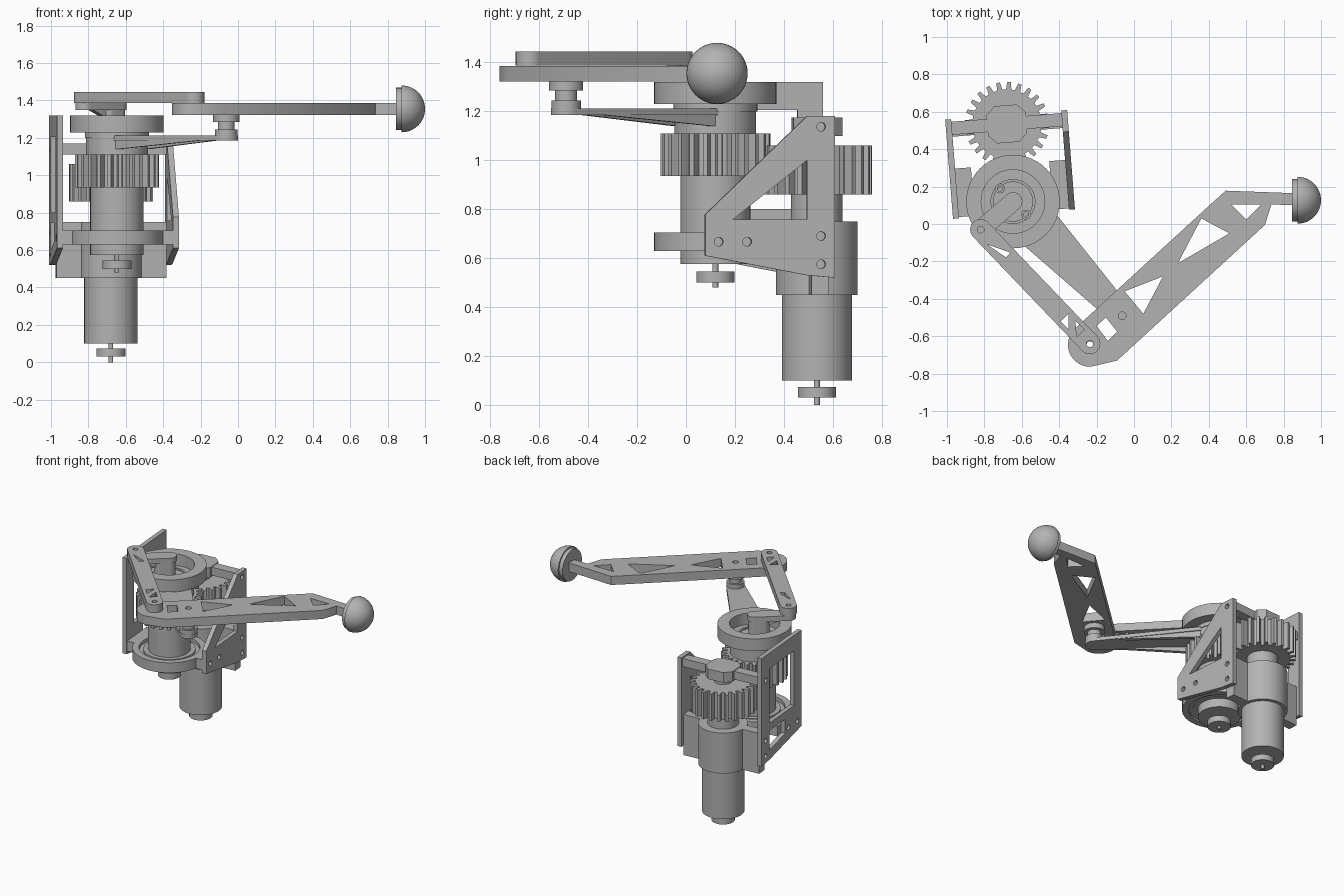
import bpy, bmesh, math
from mathutils import Matrix, Vector

cube = bpy.data.objects.get("Cube")
if cube:
    bpy.data.objects.remove(cube, do_unlink=True)

grey = bpy.data.materials.new("machined_grey")
grey.use_nodes = True
tone = (0.45, 0.45, 0.45, 1)
grey.diffuse_color = tone
grey.node_tree.nodes["Principled BSDF"].inputs["Base Color"].default_value = tone

T = lambda x, y, z=0: Matrix.Translation((x, y, z))
R = lambda a, axis="Z": Matrix.Rotation(a, 4, axis)
FLAT = Matrix()
SIDE = Matrix(((0, 0, 1, 0), (1, 0, 0, 0), (0, 1, 0, 0), (0, 0, 0, 1)))   # profile in y,z
EDGE = Matrix(((1, 0, 0, 0), (0, 0, -1, 0), (0, 1, 0, 0), (0, 0, 0, 1)))  # profile in x,z


def finish(name, mesh):
    mesh.materials.clear()
    mesh.materials.append(grey)
    mesh.shade_smooth()
    mesh.set_sharp_from_angle(angle=math.radians(30))
    ob = bpy.data.objects.new(name, mesh)
    bpy.context.collection.objects.link(ob)
    return ob


def prism(name, loops, low, high, frame=FLAT, basis=FLAT):
    """Extrude an outline (first loop) with holes (other loops)."""
    cu = bpy.data.curves.new(name, "CURVE")
    cu.dimensions, cu.fill_mode, cu.extrude = "2D", "BOTH", (high - low) / 2
    for loop in loops:
        sp = cu.splines.new("POLY")
        sp.points.add(len(loop) - 1)
        for p, (x, y) in zip(sp.points, loop):
            p.co = (x, y, 0, 1)
        sp.use_cyclic_u = True
    tmp = bpy.data.objects.new(name + "_outline", cu)
    bpy.context.collection.objects.link(tmp)
    dg = bpy.context.evaluated_depsgraph_get()
    mesh = bpy.data.meshes.new_from_object(tmp.evaluated_get(dg))
    bpy.data.objects.remove(tmp, do_unlink=True)
    bm = bmesh.new()
    bm.from_mesh(mesh)
    bmesh.ops.remove_doubles(bm, verts=bm.verts, dist=1e-5)
    bmesh.ops.recalc_face_normals(bm, faces=bm.faces)
    bm.to_mesh(mesh)
    bm.free()
    mesh.transform(frame @ basis @ T(0, 0, (low + high) / 2))
    return finish(name, mesh)


def arc(x, y, r, a0, a1, n):
    return [(x + r * math.cos(a0 + (a1 - a0) * i / n),
             y + r * math.sin(a0 + (a1 - a0) * i / n)) for i in range(n + 1)]


def circle(r, x=0, y=0, n=48):
    return arc(x, y, r, 0, math.tau, n)[:-1]


def box(x0, x1, y0, y1):
    return [(x0, y0), (x1, y0), (x1, y1), (x0, y1)]


def capsule(length, r):
    h = math.pi / 2
    return arc(length, 0, r, -h, h, 16) + arc(0, 0, r, h, 3 * h, 16)


def gear_outline(teeth, root, tip, phase):
    pts, step = [], math.tau / teeth
    for i in range(teeth):
        for k, r in ((-.3, root), (-.16, tip), (.16, tip), (.3, root)):
            a = phase + (i + k) * step
            pts.append((r * math.cos(a), r * math.sin(a)))
    return pts


def cylinders(frame, rows):
    for name, r, low, high in rows:
        prism(name, [circle(r)], low, high, frame)


main = T(-.647, .12)
base = main @ R(math.radians(4.5))
motor = base @ T(0, .416)

# Main column with its gear and sensor disc
cylinders(main, [("main_column", .143, .575, 1.0), ("main_hub", .167, 1.05, 1.215),
                 ("main_shaft", .012, .48, .6), ("main_sensor_disc", .078, .5, .545)])
TEETH = 24
prism("main_gear", [gear_outline(TEETH, .185, .225, 0)], .935, 1.11, base)
prism("upper_ring", [circle(.25), circle(.17)], 1.23, 1.32, main)
prism("upper_ring_floor", [circle(.172)], 1.2, 1.235, main)
prism("hub_collar", [circle(.12), circle(.105)], 1.23, 1.245, main)
for s in (-1, 1):
    prism("hub_bolt", [circle(.026, n=20), circle(.014, n=20)], 1.23, 1.26,
          main @ T(s * .07, -s * .07))

# Lower bearing and its bracket
prism("lower_ring", [circle(.25), circle(.205)], .63, .705, main)
prism("lower_bearing", [circle(.207), circle(.14)], .645, .68, main)
prism("bearing_inner_race", [circle(.175), circle(.14)], .64, .695, main)
for s in (-1, 1):
    prism("bearing_bracket", [box(min(s * .21, s * .296), max(s * .21, s * .296), -.06, .2)],
          .63, .705, base)

# Motor, its gear and its mount
cylinders(motor, [("motor_body", .143, .1, .5), ("motor_shaft", .012, 0, .12),
                  ("motor_sensor_disc", .078, .03, .073), ("motor_collar", .167, .45, .75),
                  ("motor_gear_hub", .105, .74, .87), ("motor_gear_spacer", .06, 1.05, 1.11)])
prism("motor_gear", [gear_outline(TEETH, .185, .225, math.pi / TEETH)], .86, 1.06, motor)
prism("motor_mount", [box(-.295, .295, -.045, .025)], .45, .75, motor)

# Top bar with its chamfered bearing block
prism("top_bar", [box(-.296, .296, -.035, .035)], 1.11, 1.17, motor)
c, w, d = .045, .105, .1
prism("top_bearing_block", [[(w, c - d), (w, d - c), (w - c, d), (c - w, d),
                             (-w, d - c), (-w, c - d), (c - w, -d), (w - c, -d)]],
      1.1, 1.175, motor)

# Side plates: a triangular one and a tall windowed one
bolts = [circle(.018, y, z, 16) for y, z in
         ((-.012, .667), (.105, .667), (.408, .69), (.408, .575))]
foot = [(-.067, .61), (.35, .53), (.465, .52)]
prism("left_side_plate",
      [foot + [(.465, 1.18), (.35, 1.18), (-.067, .778)],
       [(.35, 1.0), (.35, .757), (.045, .757)], circle(.018, .408, 1.137, 16)] + bolts,
      .295, .327, base, SIDE)
prism("right_side_plate",
      [foot + [(.465, 1.32), (-.067, 1.32)], box(.03, .36, .8, 1.205),
       [(.15, .745), (.36, .745), (.36, .6), (.15, .64)],
       circle(.018, .408, 1.137, 16)] + bolts, -.327, -.295, base, SIDE)

# Upper arm: tapered plate with two wedge ribs
reach = Vector((.584, -.61))
heading = math.atan2(reach.y, reach.x)
arm = main @ R(heading)
L = reach.length
prism("upper_arm_plate",
      [[(0, -.135), (.1, -.13)] + arc(L, 0, .062, -1.5, 1.5, 14) + [(.1, .13), (0, .135)]],
      1.185, 1.212, arm)
for s in (-1, 1):
    prism("upper_arm_rib", [[(.08, 1.2), (.08, 1.14), (.13, 1.14), (.72, 1.187), (.72, 1.2)]],
          -.013, .013, arm @ T(0, s * .118) @ R(-s * .085), EDGE)
cylinders(arm @ T(L, 0), [("elbow_boss", .06, 1.185, 1.245), ("elbow_neck", .045, 1.24, 1.29),
                          ("elbow_flange", .07, 1.285, 1.322)])

# Crank and parallel link
pivot = Vector((-.173, -.15))
crank = main @ R(math.atan2(pivot.y, pivot.x))
prism("crank_bar", [capsule(pivot.length, .05)], 1.35, 1.388, crank)
prism("crank_post", [capsule(.06, .042)], 1.21, 1.355, crank)
prism("crank_gusset", [[(.05, 1.29), (.05, 1.36), (.21, 1.36)]], -.02, .02, crank, EDGE)
link = main @ T(*pivot) @ R(heading)
prism("parallel_link",
      [capsule(L, .056), circle(.018, n=20), circle(.018, L, 0, 20),
       [(.08, -.03), (.2, -.005), (.2, .03), (.08, .03)][:3],
       [(.65, -.03), (.71, -.03), (.65, .03)], [(.77, .03), (.77, -.025), (.7, .03)]],
      1.387, 1.445, link)

# Forearm with truss windows
ex, ey = -.235, -.645
prism("forearm",
      [arc(ex, ey, .118, math.radians(132), math.radians(272), 20)
       + [(-.09, -.73), (.7, -.005), (.735, .105), (.85, .1), (.85, .165), (.49, .178), (.42, .115)],
       circle(.02, -.063, -.49, 20), circle(.018, ex, ey, 20),
       [(-.2, -.545), (-.15, -.5), (-.09, -.575), (-.14, -.625)],
       [(-.05, -.36), (.155, -.28), (.05, -.48)],
       [(.235, -.21), (.36, .03), (.51, -.05)],
       [(.52, .105), (.6, .025), (.68, .105)]], 1.322, 1.386)

# Rounded tip
tip = T(0, .127, 1.355)
prism("tip_disc", [circle(.113)], .845, .875, tip, SIDE)
bm = bmesh.new()
bmesh.ops.create_uvsphere(bm, u_segments=48, v_segments=24, radius=.125, matrix=R(math.pi / 2, "Y"))
cut = bmesh.ops.bisect_plane(bm, geom=bm.verts[:] + bm.edges[:] + bm.faces[:],
                             plane_co=(-.002, 0, 0), plane_no=(-1, 0, 0), clear_outer=True)
bmesh.ops.holes_fill(bm, edges=[e for e in bm.edges if e.is_boundary])
bmesh.ops.recalc_face_normals(bm, faces=bm.faces)
dome = bpy.data.meshes.new("tip_dome")
bm.to_mesh(dome)
bm.free()
dome.transform(tip @ T(.875, 0))
finish("tip_dome", dome)
